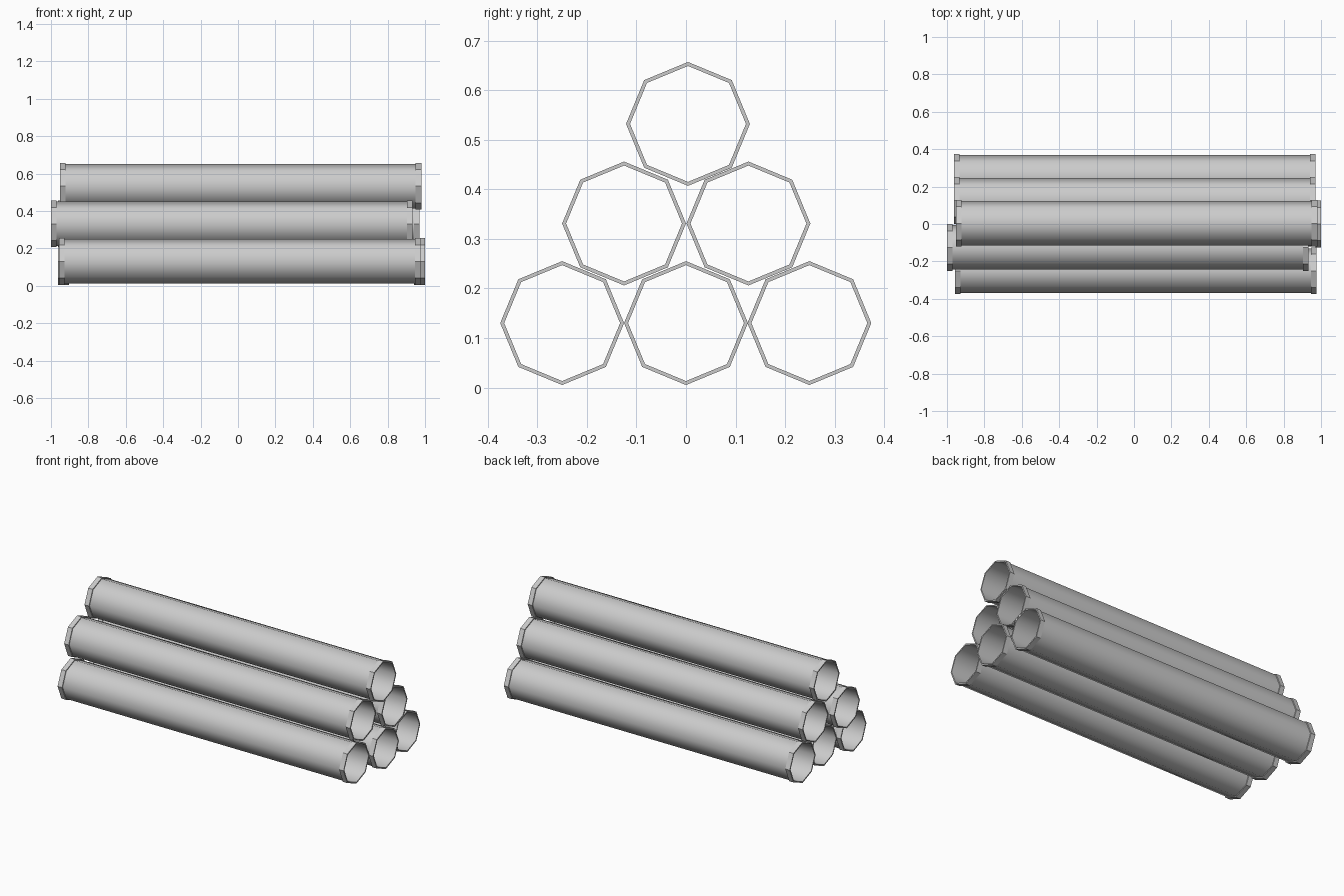
import bpy, bmesh, math

if "Cube" in bpy.data.objects:
    bpy.data.objects.remove(bpy.data.objects["Cube"])

LENGTH = 1.933
COLLAR_W = 0.03
R_COLLAR, R_TUBE, R_BORE = 0.125, 0.119, 0.117
SIDES = 8


def pipe(name, x0, y, z):
    """Octagonal hollow pipe along x with a raised collar at each end."""
    x1 = x0 + LENGTH
    # closed profile (x, radius): collar, tube, collar, then back through the bore
    profile = [(x0, R_BORE), (x0, R_COLLAR), (x0 + COLLAR_W, R_COLLAR),
               (x0 + COLLAR_W, R_TUBE), (x1 - COLLAR_W, R_TUBE),
               (x1 - COLLAR_W, R_COLLAR), (x1, R_COLLAR), (x1, R_BORE)]
    bm = bmesh.new()
    rings = []
    for px, r in profile:
        angles = [i * math.tau / SIDES for i in range(SIDES)]
        rings.append([bm.verts.new((px, y + r * math.cos(a), z + r * math.sin(a)))
                      for a in angles])
    for k, ring in enumerate(rings):
        nxt = rings[(k + 1) % len(rings)]
        for i in range(SIDES):
            j = (i + 1) % SIDES
            face = bm.faces.new((ring[i], ring[j], nxt[j], nxt[i]))
            face.smooth = k in (3, 7)      # smooth tube wall and bore
    bmesh.ops.recalc_face_normals(bm, faces=bm.faces)
    # collar rims stay crisp
    for ring in rings:
        for i in range(SIDES):
            bm.edges.get((ring[i], ring[(i + 1) % SIDES])).smooth = False
    mesh = bpy.data.meshes.new(name)
    bm.to_mesh(mesh)
    bm.free()
    bpy.context.collection.objects.link(bpy.data.objects.new(name, mesh))


# Stack of six pipes: three, two, one, each slid slightly along x
pipe("pipe_bottom_front", -0.957, -0.25, 0.13)
pipe("pipe_bottom_middle", -0.933, 0.0, 0.13)
pipe("pipe_bottom_back", -0.963, 0.249, 0.13)
pipe("pipe_middle_front", -1.0, -0.125, 0.331)
pipe("pipe_middle_back", -0.963, 0.126, 0.331)
pipe("pipe_top", -0.953, 0.004, 0.532)
